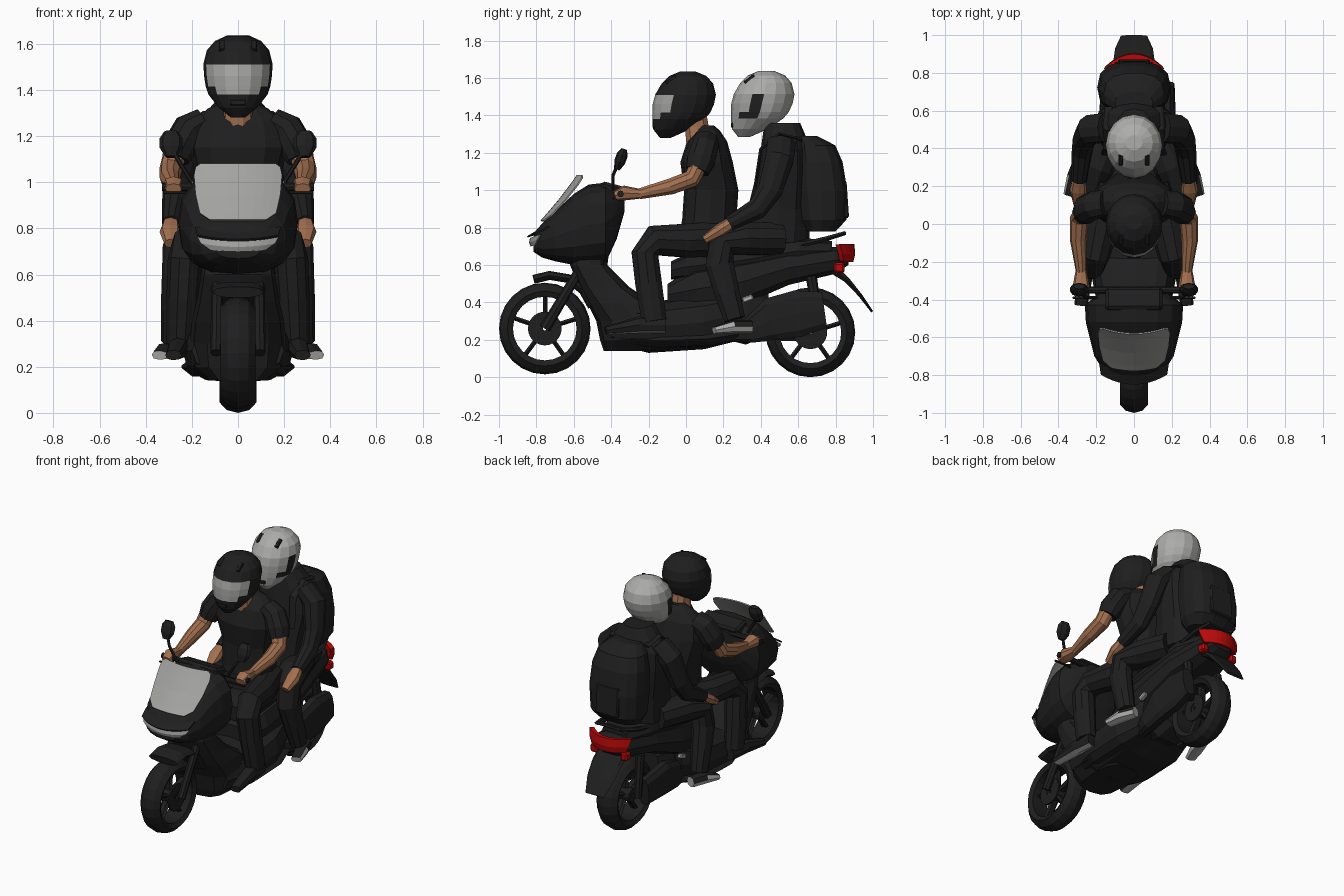
import bpy
import bmesh
from math import sin, cos, tau, radians, copysign
from mathutils import Vector, Matrix

cube = bpy.data.objects.get("Cube")
if cube:
    bpy.data.objects.remove(cube, do_unlink=True)


def material(name, r, g, b):
    mat = bpy.data.materials.new(name)
    mat.use_nodes = True
    mat.diffuse_color = (r, g, b, 1)
    bsdf = mat.node_tree.nodes["Principled BSDF"]
    bsdf.inputs["Base Color"].default_value = (r, g, b, 1)
    bsdf.inputs["Roughness"].default_value = 0.8
    return mat


BLACK = material("black", .0135, .0135, .0135)
SKIN = material("skin", .36, .16, .08)
PALE = material("pale_grey", .42, .42, .41)
GLASS = material("glass_grey", .37, .37, .36)
RED = material("lamp_red", .5, .003, .003)


def finish(name, bm, mats, rule=None, mirror=False):
    """Turn a bmesh into a named object, coloured whole or by a rule on face centres."""
    bmesh.ops.recalc_face_normals(bm, faces=bm.faces)
    if rule:
        for face in bm.faces:
            face.material_index = rule(face.calc_center_median())
    mesh = bpy.data.meshes.new(name)
    bm.to_mesh(mesh)
    bm.free()
    for mat in mats if isinstance(mats, tuple) else (mats,):
        mesh.materials.append(mat)
    obj = bpy.data.objects.new(name, mesh)
    bpy.context.collection.objects.link(obj)
    if mirror:
        obj.modifiers.new("mirror", 'MIRROR').use_mirror_merge = False
    return obj


def bridge(rings, closed_ring=True, closed_path=False, caps=True):
    """Join rings of points with quads."""
    bm = bmesh.new()
    verts = [[bm.verts.new(p) for p in ring] for ring in rings]
    n = len(verts[0])
    pairs = list(zip(verts, verts[1:]))
    if closed_path:
        pairs.append((verts[-1], verts[0]))
    for a, b in pairs:
        for i in range(n if closed_ring else n - 1):
            j = (i + 1) % n
            bm.faces.new((a[i], a[j], b[j], b[i]))
    if caps:
        bm.faces.new(verts[0])
        bm.faces.new(verts[-1])
    return bm


def loft(name, points, mats, sides=10, power=1.0, axis=None, rule=None, mirror=False):
    """Sweep a superellipse along points given as (x, y, z, half width, half depth)."""
    centres = [Vector(p[:3]) for p in points]
    rings = []
    for i, p in enumerate(points):
        t = axis or (centres[min(i + 1, len(points) - 1)] - centres[max(i - 1, 0)]).normalized()
        side = Vector((1, 0, 0))
        side = (side - t * side.dot(t)).normalized()
        up = side.cross(t)
        ring = []
        for k in range(sides):
            c, s = cos(tau * k / sides), sin(tau * k / sides)
            c, s = copysign(abs(c) ** power, c), copysign(abs(s) ** power, s)
            ring.append(centres[i] + side * c * p[3] + up * s * p[4])
        rings.append(ring)
    return finish(name, bridge(rings), mats, rule, mirror)


def stack(name, rows, mats, **options):
    """Loft level slices given as (height, low y, high y, half width)."""
    points = [(0, (lo + hi) / 2, z, w, (hi - lo) / 2) for z, lo, hi, w in rows]
    return loft(name, points, mats, axis=Vector((0, 0, 1)), **options)


def train(name, rows, mats, **options):
    """Loft upright slices given as (y, bottom, top, half width)."""
    points = [(0, y, (lo + hi) / 2, w, (hi - lo) / 2) for y, lo, hi, w in rows]
    return loft(name, points, mats, axis=Vector((0, 1, 0)), **options)


def plate(name, rows, mat, bow, lift=0, thick=.008):
    """Bowed sheet from rows of (y, z, half width)."""
    columns = [k / 5 for k in range(-5, 6)]
    rings = [[(u * w, y + bow * (u * w) ** 2, z + lift * (u * w) ** 2) for u in columns]
             for y, z, w in rows]
    obj = finish(name, bridge(rings, closed_ring=False, caps=False), mat)
    solid = obj.modifiers.new("thickness", 'SOLIDIFY')
    solid.thickness = thick
    solid.offset = 0


def box(name, loc, size, mat, tilt=0, mirror=False):
    bm = bmesh.new()
    place = Matrix.Translation(loc) @ Matrix.Rotation(radians(tilt), 4, 'X')
    bmesh.ops.create_cube(bm, size=1, matrix=place @ Matrix.Diagonal((*size, 1)))
    obj = finish(name, bm, mat, mirror=mirror)
    obj.modifiers.new("bevel", 'BEVEL').width = min(size) * .2


def lathe(name, centre, profile, mat, segments=24):
    """Spin a closed (x, radius) profile about the axle."""
    y, z = centre
    rings = [[(x, y + r * cos(tau * k / segments), z + r * sin(tau * k / segments))
              for x, r in profile] for k in range(segments)]
    finish(name, bridge(rings, closed_path=True, caps=False), mat)


# Wheels
def wheel(name, y, z, r, w):
    lathe(name + "_tyre", (y, z), [(0, r), (w * .6, r - .012), (w, r - .045), (w * .8, r - .075),
          (-w * .8, r - .075), (-w, r - .045), (-w * .6, r - .012)], BLACK)
    lathe(name + "_hub", (y, z), [(.06, .01), (.06, .045), (-.06, .045), (-.06, .01)], BLACK, 12)
    lathe(name + "_brake_disc", (y, z), [(.065, .03), (.065, .09), (.055, .09), (.055, .03)], BLACK)
    for k in range(5):
        c, s = cos(tau * k / 5 + .3), sin(tau * k / 5 + .3)
        loft(name + "_spoke", [(0, y + c * d, z + s * d, .03, .014) for d in (.03, r - .07)],
             BLACK, sides=6)


wheel("front_wheel", -.755, .26, .245, .075)
wheel("rear_wheel", .665, .24, .24, .08)

# Front fork and mudguard
loft("fork_leg", [(.09, -.54, .62, .025, .025), (.095, -.755, .26, .025, .03)], BLACK,
     sides=8, mirror=True)
arc = [(radians(a), r) for a, r in ((25, .28), (45, .29), (65, .295), (85, .285), (103, .27))]
loft("front_mudguard", [(0, -.755 + r * cos(a), .26 + r * sin(a), .11, .025) for a, r in arc],
     BLACK, power=.8)

# Nose, leg shield and floor
train("front_fairing", [(-.815, .67, .77, .1), (-.77, .64, .82, .165), (-.7, .62, .885, .21),
      (-.6, .6, .98, .235), (-.52, .6, 1.03, .255), (-.43, .61, 1.04, .26),
      (-.37, .74, 1.01, .19), (-.33, .88, 1.0, .12)], BLACK, sides=16, power=.75)
stack("leg_shield", [(.14, -.44, -.05, .13), (.2, -.46, 0, .2), (.3, -.48, -.02, .21),
      (.4, -.53, -.18, .2), (.48, -.57, -.3, .18), (.6, -.62, -.42, .16),
      (.68, -.6, -.41, .15)], BLACK, sides=12, power=.65)
train("floorboard", [(-.4, .18, .36, .2), (-.2, .13, .4, .24), (.1, .15, .44, .24),
      (.3, .2, .48, .18)], BLACK, sides=12, power=.75)
train("running_board", [(-.3, .17, .24, .2), (-.15, .15, .24, .245), (.12, .16, .25, .245),
      (.28, .2, .26, .2)], BLACK, sides=8, power=.6)
plate("windshield", [(-.775, .835, .12), (-.748, .865, .165), (-.68, .945, .183),
      (-.615, 1.03, .19), (-.59, 1.065, .182), (-.58, 1.08, .16)], GLASS, bow=1.05)
plate("headlight", [(-.827, .7, .12), (-.835, .72, .16), (-.83, .744, .175)], GLASS,
      bow=1.7, lift=.6)
plate("headlight_brow", [(-.848, .75, .175), (-.79, .785, .185)], BLACK, bow=1.7, lift=.6)

# Handlebar, levers and mirrors
box("handlebar_cover", (0, -.4, 1), (.3, .12, .07), BLACK, tilt=-15)
lathe("handlebar", (-.35, .98), [(-.33, .002), (-.33, .018), (.33, .018), (.33, .002)], BLACK, 8)
box("brake_lever", (.26, -.39, .955), (.13, .012, .012), BLACK, mirror=True)
loft("mirror_stem", [(.2, -.39, 1, .01, .01), (.25, -.39, 1.08, .01, .01),
     (.29, -.36, 1.15, .01, .01)], BLACK, sides=6, mirror=True)
loft("mirror_head", [(.29, -.37, 1.11, .025, .015), (.29, -.355, 1.15, .05, .03),
     (.29, -.34, 1.19, .05, .03), (.29, -.33, 1.22, .03, .015)], BLACK, sides=8, mirror=True)

# Rear body, seat and tail
train("rear_body", [(-.1, .38, .5, .13), (.05, .34, .6, .19), (.3, .38, .64, .2),
      (.55, .49, .68, .18), (.8, .55, .7, .13), (.87, .6, .68, .08)], BLACK, power=.75)
train("seat", [(-.08, .52, .62, .1), (0, .52, .66, .16), (.3, .55, .7, .17),
      (.6, .6, .75, .16), (.78, .62, .73, .1)], BLACK, power=.7)
loft("grab_rail", [(.13, .58, .7, .015, .015), (.12, .75, .74, .02, .015),
     (.08, .85, .77, .02, .012)], BLACK, sides=6, mirror=True)
box("grab_rail_bridge", (0, .83, .765), (.17, .035, .02), BLACK, tilt=12)
plate("tail_light", [(.88, .62, .12), (.89, .66, .14), (.885, .71, .15)], RED,
      bow=-3.3, thick=.03)
box("rear_indicator", (.115, .82, .585), (.05, .055, .055), RED, mirror=True)
loft("rear_mudguard", [(0, .76, .6, .11, .03), (0, .86, .52, .11, .015), (0, .93, .44, .1, .01),
     (0, .995, .35, .07, .006)], BLACK, sides=8, power=.5)

# Engine, exhaust and suspension
train("engine", [(.2, .2, .45, .12), (.32, .17, .48, .14), (.44, .22, .46, .1)], BLACK, power=.6)
loft("exhaust", [(.13, .2, .22, .03, .03), (.16, .34, .25, .05, .07), (.17, .46, .31, .05, .12),
     (.17, .6, .34, .05, .13), (.17, .74, .36, .045, .1)], BLACK, power=.7)
loft("belt_case", [(-.13, .28, .27, .04, .09), (-.14, .45, .3, .05, .11),
     (-.14, .66, .28, .04, .09)], BLACK, power=.7)
loft("rear_shock", [(.12, .67, .54, .03, .03), (.13, .71, .26, .025, .025)], BLACK,
     sides=8, mirror=True)
box("passenger_peg_trim", (.2, .33, .42), (.03, .06, .03), PALE, tilt=20, mirror=True)


# Helmets: the visor wraps the front of the middle bands
def helmet(name, dy, dz, shell):
    rows = [(1.28, -.14, -.08, .03), (1.325, -.175, .02, .085), (1.38, -.18, .1, .128),
            (1.415, -.18, .13, .14), (1.46, -.178, .15, .147), (1.51, -.165, .16, .15),
            (1.57, -.13, .145, .135), (1.61, -.09, .11, .1), (1.635, -.03, .05, .045)]

    def colour(c):
        y, z = c.y - dy, c.z - dz
        band = 1.38 < z < 1.51
        if band and y < -.09 and abs(c.x) < (.13 if z > 1.415 else .09):
            return 1
        return 2 if z < 1.3 or (band and y < -.02) else 0

    stack(name, [(z + dz, lo + dy, hi + dy, w) for z, lo, hi, w in rows],
          (shell, GLASS, BLACK), sides=16, rule=colour)
    box(name + "_brow_vent", (.07, dy - .08, dz + 1.59), (.025, .065, .02), BLACK, tilt=38,
        mirror=True)
    box(name + "_chin_vent", (0, dy - .17, dz + 1.345), (.07, .02, .025), BLACK)


helmet("rider_helmet", 0, 0, BLACK)
helmet("passenger_helmet", .42, .003, PALE)

# Rider
stack("rider_shirt", [(.72, -.04, .26, .17), (.85, -.02, .27, .17), (1, -.01, .28, .18),
      (1.15, -.03, .25, .215), (1.26, .005, .22, .2), (1.32, .06, .18, .13),
      (1.345, .08, .15, .07)], BLACK, sides=12, power=.85)
stack("rider_neck", [(1.24, 0, .12, .07), (1.29, -.005, .13, .068), (1.34, -.01, .125, .06),
      (1.42, -.02, .11, .06)], SKIN)
loft("rider_sleeve", [(.15, .11, 1.265, .06, .07), (.21, .1, 1.23, .075, .075),
     (.25, .08, 1.16, .075, .08), (.27, .06, 1.1, .06, .065)], BLACK, mirror=True)
loft("rider_arm", [(.27, .07, 1.14, .05, .05), (.29, .03, 1.06, .05, .05),
     (.295, -.08, 1.02, .045, .045), (.28, -.25, .98, .028, .03)], SKIN, mirror=True)
loft("rider_hand", [(.28, -.24, .98, .028, .025), (.28, -.33, .985, .045, .04),
     (.28, -.38, .97, .035, .025)], SKIN, sides=8, power=.8, mirror=True)
loft("rider_leg", [(.1, .2, .74, .1, .1), (.17, 0, .73, .095, .095), (.21, -.17, .73, .08, .085),
     (.23, -.22, .66, .075, .075), (.24, -.2, .5, .07, .075), (.25, -.17, .3, .06, .07)],
     BLACK, mirror=True)
loft("rider_shoe", [(.25, -.11, .28, .04, .045), (.26, -.25, .28, .045, .045),
     (.28, -.43, .25, .035, .022)], (BLACK, PALE), sides=8, power=.8, mirror=True,
     rule=lambda c: int(c.z < .245))

# Passenger
stack("passenger_jacket", [(.72, .28, .66, .17), (.9, .33, .66, .18), (1.1, .38, .66, .21),
      (1.22, .4, .65, .21), (1.29, .41, .64, .15), (1.36, .42, .61, .09)],
      BLACK, sides=12, power=.85)
loft("passenger_sleeve", [(.15, .51, 1.25, .06, .08), (.23, .5, 1.17, .075, .08),
     (.265, .45, 1.0, .06, .07), (.275, .38, .9, .055, .06), (.29, .23, .82, .04, .04)],
     BLACK, mirror=True)
loft("passenger_hand", [(.29, .25, .83, .032, .032), (.295, .18, .785, .045, .035),
     (.29, .1, .735, .03, .022)], SKIN, sides=8, power=.8, mirror=True)
loft("passenger_leg", [(.12, .5, .74, .1, .09), (.2, .3, .74, .095, .09), (.25, .19, .71, .08, .08),
     (.26, .18, .6, .07, .08), (.27, .22, .45, .065, .07), (.28, .26, .31, .055, .06)],
     BLACK, mirror=True)
loft("passenger_shoe", [(.28, .35, .27, .035, .035), (.31, .25, .27, .045, .035),
     (.34, .15, .25, .035, .02)], (BLACK, PALE), sides=8, power=.8, mirror=True,
     rule=lambda c: int(c.z < .275))

# Backpack
stack("backpack", [(.78, .64, .8, .15), (.84, .6, .86, .185), (1, .58, .865, .195),
      (1.15, .58, .84, .185), (1.24, .58, .8, .16), (1.29, .58, .7, .1)], BLACK, sides=14, power=.8)
box("backpack_pocket", (0, .845, .95), (.17, .04, .2), BLACK, tilt=4)
loft("backpack_strap", [(.13, .62, 1.27, .025, .01), (.14, .5, 1.3, .025, .01),
     (.14, .4, 1.22, .025, .01), (.15, .37, 1.02, .025, .01)], BLACK, sides=6, mirror=True)
